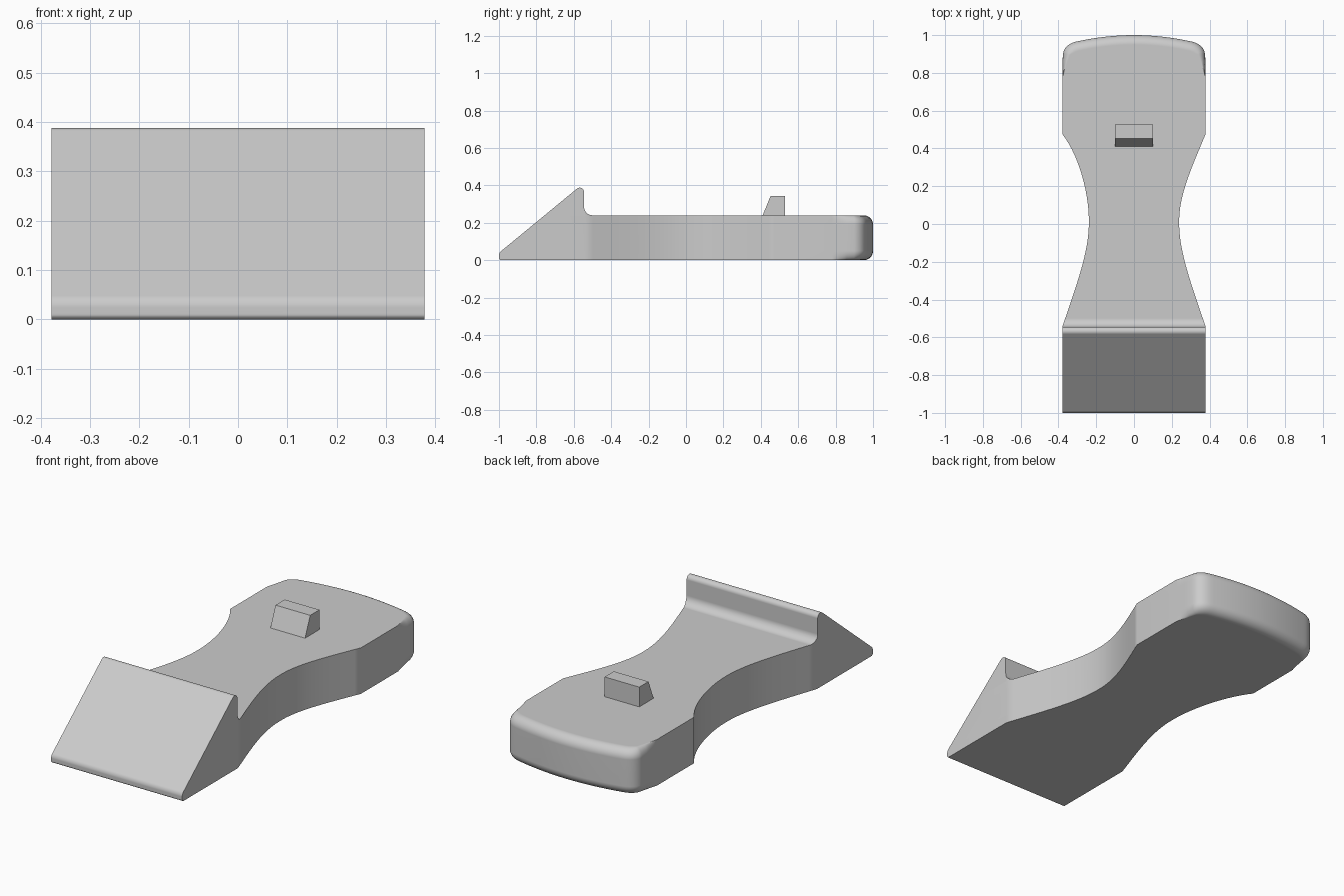
import bpy, bmesh, math
from mathutils import Vector
from mathutils.geometry import interpolate_bezier

cube = bpy.data.objects.get("Cube")
if cube:
    bpy.data.objects.remove(cube)

grey = bpy.data.materials.new("plain grey")
grey.use_nodes = True
colour = (0.6, 0.6, 0.6, 1)
grey.diffuse_color = colour
grey.node_tree.nodes["Principled BSDF"].inputs["Base Color"].default_value = colour


def loft(name, rings):
    """Closed solid through matching rings of points."""
    bm = bmesh.new()
    loops = [[bm.verts.new(p) for p in ring] for ring in rings]
    n = len(loops[0])
    for a, b in zip(loops, loops[1:]):
        for i in range(n):
            j = (i + 1) % n
            bm.faces.new((a[i], a[j], b[j], b[i]))
    bm.faces.new(loops[0])
    bm.faces.new(loops[-1])
    bmesh.ops.recalc_face_normals(bm, faces=bm.faces)
    mesh = bpy.data.meshes.new(name)
    bm.to_mesh(mesh)
    bm.free()
    mesh.materials.append(grey)
    obj = bpy.data.objects.new(name, mesh)
    bpy.context.collection.objects.link(obj)
    return obj


def prism(name, profile, half):
    return loft(name, [[(x, y, z) for y, z in profile] for x in (-half, half)])


def bezier(a, b, c, d, steps):
    pts = interpolate_bezier(*[Vector((*p, 0)) for p in (a, b, c, d)], steps + 1)
    return [Vector((p.x, p.y)) for p in pts]


def arc(cy, cz, r, start, end, steps=8):
    angles = [math.radians(start + (end - start) * i / steps) for i in range(steps + 1)]
    return [(cy + r * math.cos(t), cz + r * math.sin(t)) for t in angles]


# Plan outline, one side at a time, from the front to the middle of the back
W, WAIST, NECK = 0.378, 0.239, 0.474


def side(shoulder, waist_end):
    pts = [Vector((W, -1.2))]
    pts += bezier((W, -0.54), (0.31, -0.34), (WAIST, -0.15), (WAIST, 0), 14)
    pts += bezier((WAIST, waist_end), (WAIST, 0.16), shoulder, (W, NECK), 14)
    pts += [Vector((W, 0.78 + 0.02 * i)) for i in range(5)]
    pts += bezier((W, 0.88), (W, 0.935), (0.345, 0.96), (0.29, 0.969), 8)[1:]
    pts += bezier((0.29, 0.969), (0.2, 0.988), (0.1, 1), (0, 1), 8)[1:]
    return pts


left = side((0.315, 0.32), 0.02)
right = [Vector((-p.x, p.y)) for p in side((0.29, 0.36), 0.02)]
outline = left + right[-2::-1]

# Rounded back rim: the outline shrinks near top and bottom, fading out forwards
R, TOP = 0.05, 0.24


def ring(z, inset):
    pts, n = [], len(outline)
    for i, p in enumerate(outline):
        d = outline[(i + 1) % n] - outline[i - 1]
        inward = Vector((-d.y, d.x)).normalized()
        fade = min(1, max(0, (p.y - 0.78) / 0.16))
        q = p + inward * inset * fade
        pts.append((q.x, q.y, z))
    return pts


levels = [(-0.1, R)]
steps = 8
curve = [(R * (1 - math.cos(t)), R * (1 - math.sin(t)))
         for t in [math.pi / 2 * i / steps for i in range(steps + 1)]]
levels += curve
levels += [(TOP - z, inset) for z, inset in reversed(curve)]
levels.append((0.5, R))
body = loft("body", [ring(z, inset) for z, inset in levels])

# Side profile: sloped nose, upright lip and flat deck
profile = [(1.2, 0)]
profile += arc(-0.988, 0.012, 0.012, 270, 180, 5)
profile += arc(-0.97, 0.025, 0.03, 180, 130, 6)
profile += arc(-0.568, 0.365, 0.023, 130, 0)
profile += arc(-0.5, TOP + 0.045, 0.045, 180, 270)
profile += [(1.2, TOP)]
cutter = prism("side_profile_cutter", profile, 0.6)
cutter.hide_render = True

cut = body.modifiers.new("side profile", 'BOOLEAN')
cut.operation = 'INTERSECT'
cut.solver = 'EXACT'
cut.object = cutter
bpy.ops.object.select_all(action='DESELECT')
bpy.context.view_layer.objects.active = body
body.select_set(True)
bpy.ops.object.modifier_apply(modifier=cut.name)
bpy.data.objects.remove(cutter)

bpy.ops.object.shade_smooth_by_angle(angle=math.radians(30))
normals = body.modifiers.new("flat deck shading", 'WEIGHTED_NORMAL')
normals.keep_sharp = True

# Small stop block with a sloped front
prism("stop_block", [(0.41, TOP), (0.528, TOP), (0.528, 0.343), (0.452, 0.343)], 0.1)
